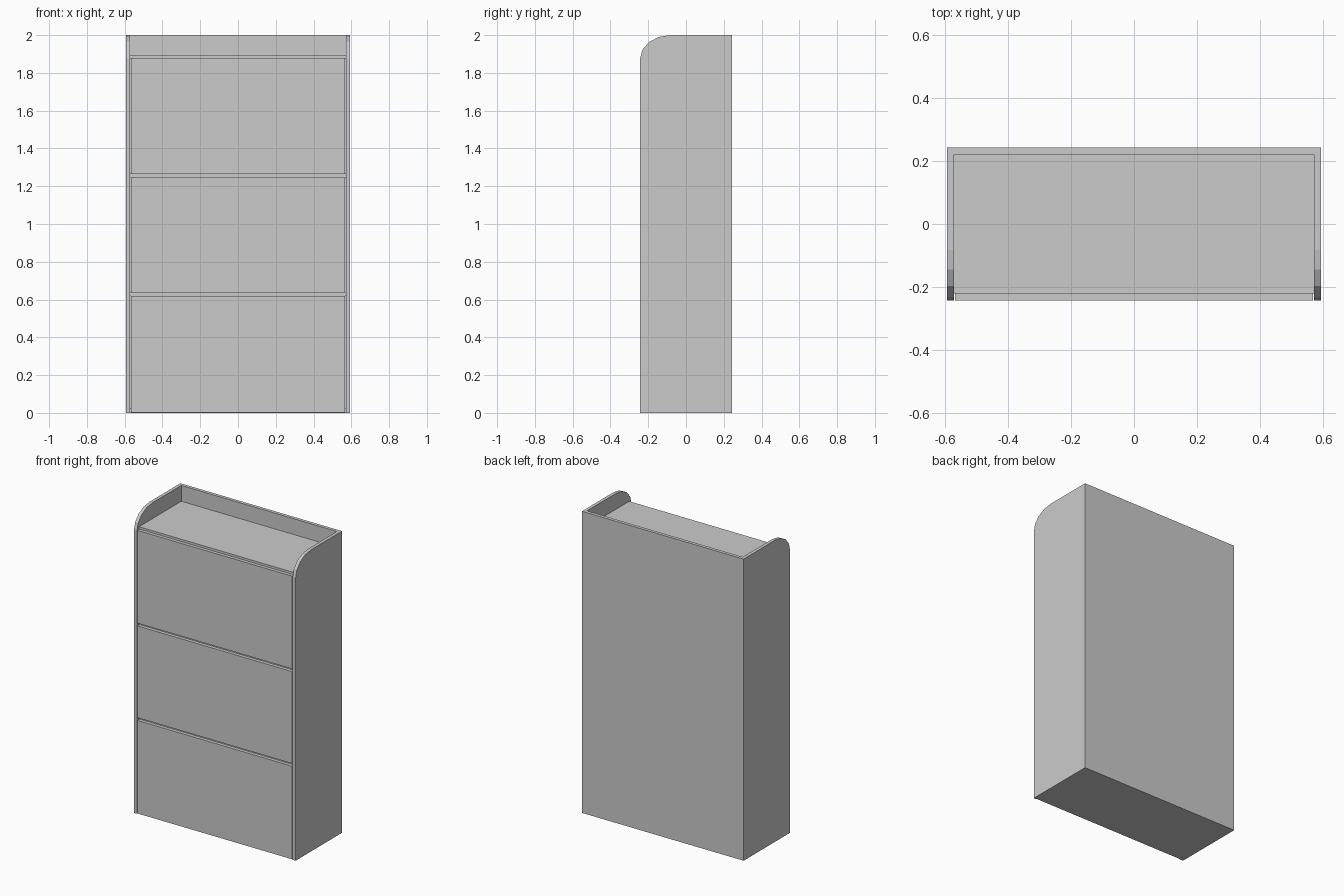
import bpy, bmesh, math

cube = bpy.data.objects.get("Cube")
if cube:
    bpy.data.objects.remove(cube, do_unlink=True)

W, D, H, T = 0.593, 0.243, 2.0, 0.022   # half width, half depth, height, board thickness

grey = bpy.data.materials.new("light grey")
grey.use_nodes = True
colour = (0.6, 0.6, 0.6, 1)
grey.diffuse_color = colour
grey.node_tree.nodes["Principled BSDF"].inputs["Base Color"].default_value = colour


def finish(name, bm):
    bmesh.ops.recalc_face_normals(bm, faces=bm.faces)
    mesh = bpy.data.meshes.new(name)
    bm.to_mesh(mesh)
    bm.free()
    mesh.materials.append(grey)
    obj = bpy.data.objects.new(name, mesh)
    bpy.context.collection.objects.link(obj)
    return obj


def board(name, x, y, z):
    """Box spanning the given (low, high) ranges."""
    bm = bmesh.new()
    bmesh.ops.create_cube(bm, size=1)
    for v in bm.verts:
        v.co = [r[0] if c < 0 else r[1] for c, r in zip(v.co, (x, y, z))]
    return finish(name, bm)


def side_panel(name, x):
    """Upright panel with a rounded upper front corner."""
    run, drop, steps = 0.16, 0.125, 4
    profile = [(D, H), (D, 0), (-D, 0)]
    for i in range(steps + 1):
        a = math.pi / 2 * i / steps
        profile.append((-D + run * (1 - math.cos(a)), H - drop + drop * math.sin(a)))
    bm = bmesh.new()
    face = bm.faces.new([bm.verts.new((x, y, z)) for y, z in profile])
    out = bmesh.ops.extrude_face_region(bm, geom=[face])
    new = [g for g in out["geom"] if isinstance(g, bmesh.types.BMVert)]
    bmesh.ops.translate(bm, verts=new, vec=(T, 0, 0))
    return finish(name, bm)


# Carcass
side_panel("right_side_panel", -W)
side_panel("left_side_panel", W - T)
inner = (-W + T, W - T)
board("back_panel", inner, (D - T, D), (0, H))

# Bottom, dividers and top shelf
depth = (-D + T, D - T)
for name, top in (("bottom_board", T), ("lower_divider", 0.64),
                  ("upper_divider", 1.267), ("top_shelf", 1.895)):
    board(name, inner, depth, (top - T, top))

# Drawer fronts, set between the sides with a thin gap
gap = 0.004
for name, low, high in (("lower_drawer_front", 0.003, 0.62),
                        ("middle_drawer_front", 0.638, 1.247),
                        ("upper_drawer_front", 1.265, 1.88)):
    board(name, (inner[0] + gap, inner[1] - gap), (-D, -D + T), (low, high))
